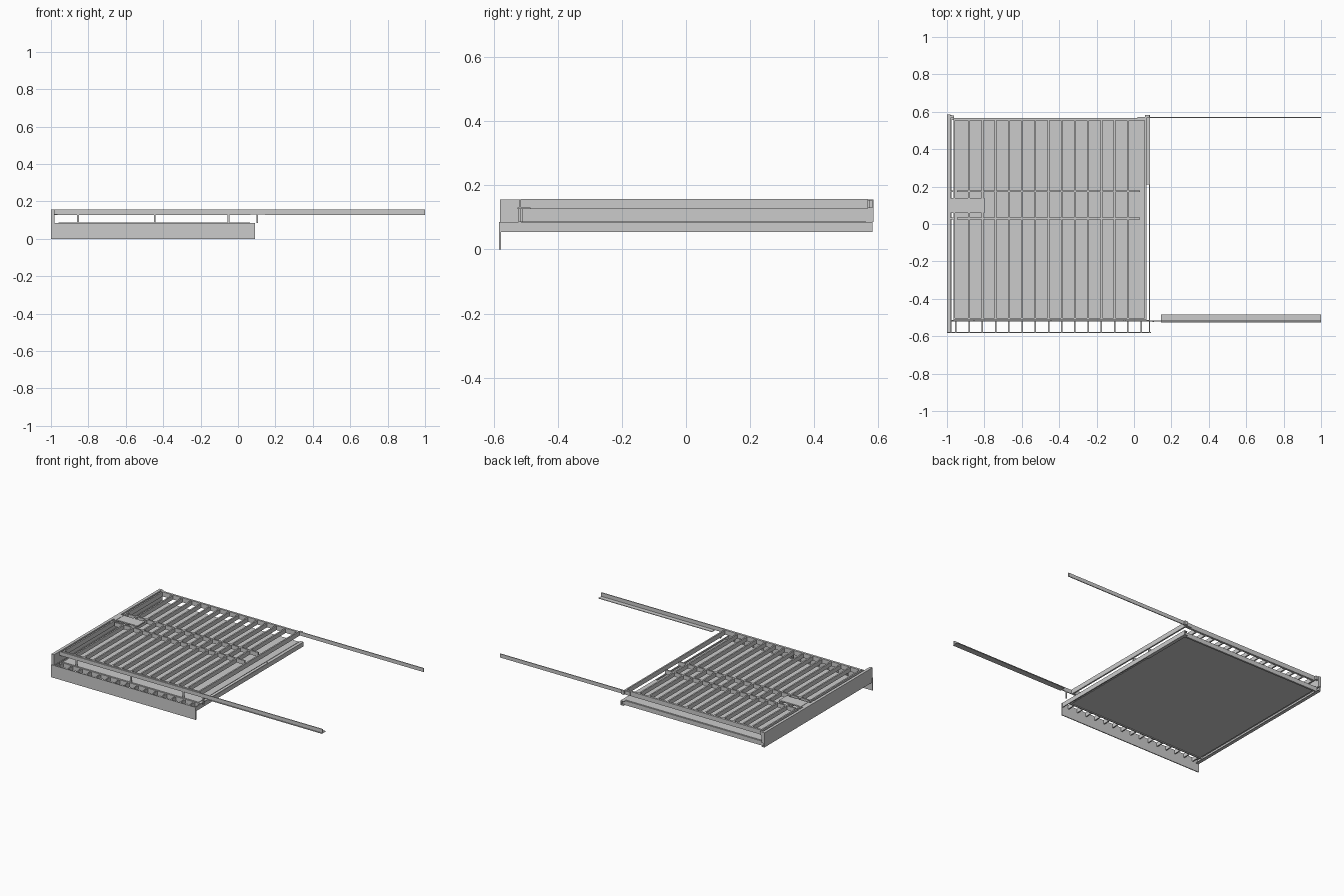
import bpy, bmesh


def boxes(name, spans):
    """One object made of boxes, each (x0, x1, y0, y1, z0, z1)."""
    bm = bmesh.new()
    for x0, x1, y0, y1, z0, z1 in spans:
        verts = bmesh.ops.create_cube(bm, size=1)["verts"]
        for v in verts:
            v.co.x = x0 if v.co.x < 0 else x1
            v.co.y = y0 if v.co.y < 0 else y1
            v.co.z = z0 if v.co.z < 0 else z1
    mesh = bpy.data.meshes.new(name)
    bm.to_mesh(mesh)
    bm.free()
    obj = bpy.data.objects.new(name, mesh)
    bpy.context.collection.objects.link(obj)
    return obj


# shared levels and joist spacing
LOW, FLOOR, UP, TOP = 0.055, 0.088, 0.127, 0.158
joist_x = [-0.952 + i * 0.0707 for i in range(15)]

# lower floor: decking above, ceiling lining below
boxes("floor_deck", [(-0.96, 0.065, -0.515, 0.562, 0.084, FLOOR)])
boxes("ceiling_lining", [(-0.96, 0.065, -0.515, 0.562, 0.060, 0.064)])

# lower perimeter beams
boxes("lower_left_beam", [(-0.998, -0.99, -0.58, 0.582, LOW, 0.085),
                          (-0.998, -0.976, -0.58, 0.582, LOW, 0.059),
                          (-0.998, -0.976, -0.58, 0.582, 0.081, 0.085)])
boxes("lower_right_beam", [(0.08, 0.086, -0.58, 0.582, LOW, 0.085),
                           (0.062, 0.086, 0.21, 0.582, LOW, 0.059),
                           (0.062, 0.086, 0.21, 0.582, 0.081, 0.085)])
boxes("lower_back_beam", [(-0.98, 0.08, 0.556, 0.568, LOW, 0.085)])
boxes("lower_front_beam", [(-0.98, 0.08, -0.522, -0.514, LOW, 0.085)])

# front fascia and the joist stubs carrying it
boxes("front_fascia", [(-1.0, 0.09, -0.583, -0.577, 0.0, 0.085)])
boxes("cantilever_stubs", [(x - 0.004, x + 0.004, -0.577, -0.522, 0.058, 0.085)
                           for x in joist_x])

# tall board closing the left end
boxes("left_end_board", [(-1.0, -0.98, -0.58, 0.585, 0.085, 0.156)])

# upper frame rim
boxes("upper_rim", [(-0.966, 0.066, -0.514, -0.502, UP, TOP),
                    (-0.966, 0.066, 0.553, 0.567, UP, TOP),
                    (-0.966, -0.956, -0.502, 0.553, UP, TOP),
                    (0.056, 0.066, -0.502, 0.553, UP, TOP)])

# upper joists
boxes("upper_joists", [(x - 0.005, x + 0.005, -0.502, 0.553, UP, 0.155)
                       for x in joist_x[1:-1]])

# two blocking rows between the joists
boxes("blocking_rows", [(a + 0.005, b - 0.005, y - 0.005, y + 0.005, UP, 0.155)
                        for a, b in zip(joist_x, joist_x[1:])
                        for y in (0.03, 0.175)])
boxes("blocking_ends", [(-0.98, -0.956, y - 0.005, y + 0.005, UP, 0.155)
                        for y in (0.03, 0.175)])

# flat landing plate at the left
boxes("landing_plate", [(-0.98, -0.80, 0.06, 0.14, 0.148, 0.156)])

# long rails reaching out to the right
boxes("front_rail", [(-1.0, 1.0, -0.521, -0.515, 0.13, 0.156)])
boxes("front_rail_flange", [(0.145, 1.0, -0.526, -0.485, 0.127, 0.131)])
boxes("back_rail", [(0.02, 1.0, 0.567, 0.573, 0.13, 0.155)])
boxes("back_rail_brackets", [(-0.98, -0.962, 0.567, 0.58, 0.13, 0.155),
                             (0.06, 0.082, 0.573, 0.582, 0.13, 0.155)])

# short posts between the floors
boxes("posts", [(x - 0.005, x + 0.005, y - 0.004, y + 0.004, FLOOR, 0.13)
                for x in (-0.855, -0.445, -0.05) for y in (-0.514,)])
boxes("corner_post", [(0.1, 0.107, -0.523, -0.515, 0.085, 0.13)])
